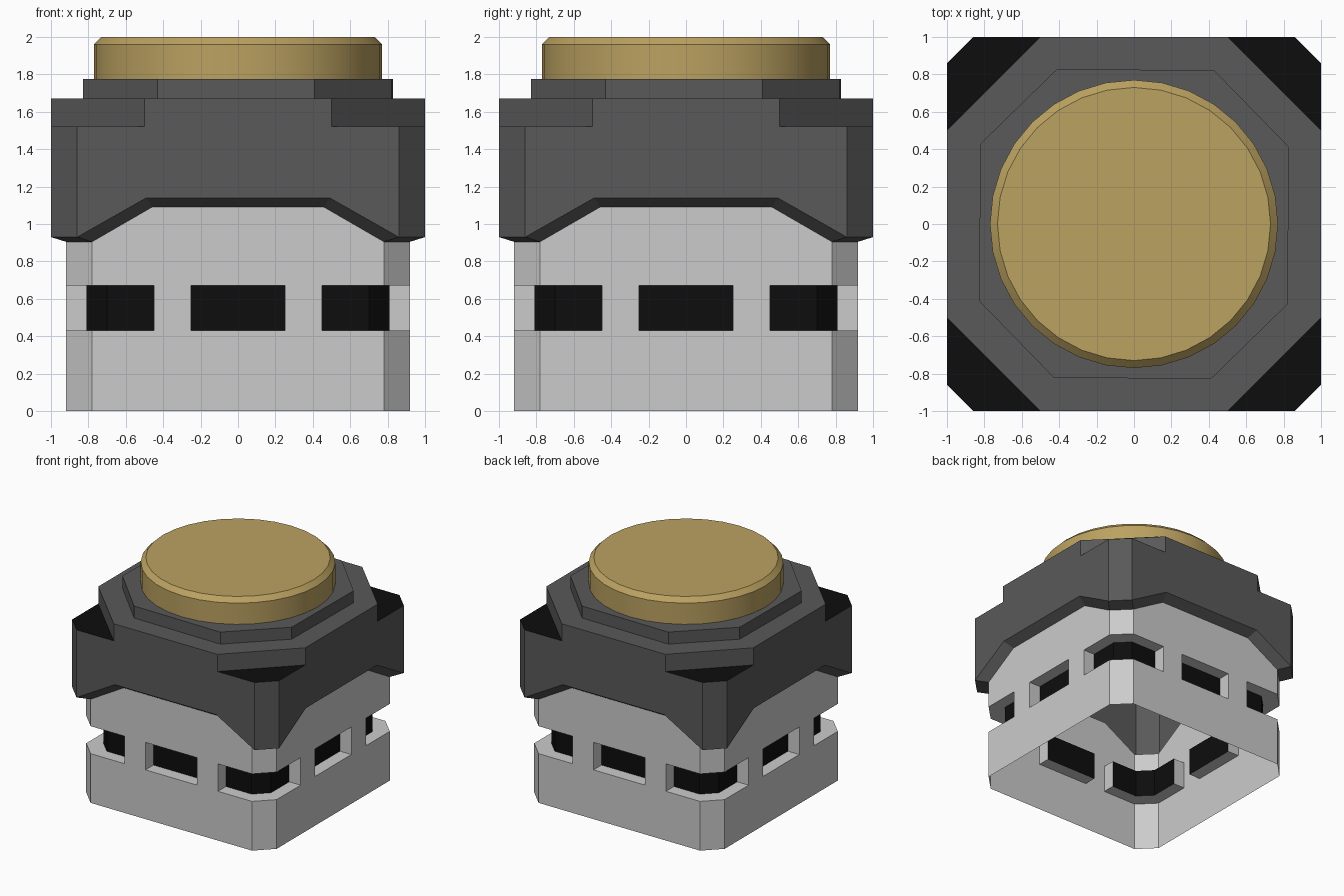
import bpy, bmesh
from math import sin, cos, pi

if "Cube" in bpy.data.objects:
    bpy.data.objects.remove(bpy.data.objects["Cube"])


def material(name, rgb):
    m = bpy.data.materials.new(name)
    m.diffuse_color = (*rgb, 1)
    m.use_nodes = True
    m.node_tree.nodes["Principled BSDF"].inputs["Base Color"].default_value = m.diffuse_color
    return m


def rot(p, k):
    x, y, z = p
    for _ in range(k):
        x, y = -y, x
    return (x, y, z)


def make(name, faces, mat=None, turns=4):
    """Build a shell from faces repeated around z in quarter turns."""
    bm = bmesh.new()
    for k in range(turns):
        for f in faces:
            bm.faces.new([bm.verts.new(rot(p, k)) for p in f])
    bmesh.ops.remove_doubles(bm, verts=bm.verts, dist=0.0005)
    me = bpy.data.meshes.new(name)
    bm.to_mesh(me)
    bm.free()
    ob = bpy.data.objects.new(name, me)
    bpy.context.collection.objects.link(ob)
    if mat:
        me.materials.append(mat)
    return ob


def strip(path, z0, z1):
    return [[(*a, z0), (*b, z0), (*b, z1), (*a, z1)] for a, b in zip(path, path[1:])]


def shelf(outer, inner, z, up=True):
    f = [(*p, z) for p in outer + inner[::-1]]
    return f if up else f[::-1]


dark = material("dark_grey", (0.10, 0.10, 0.10))
black = material("black", (0.004, 0.004, 0.004))
gold = material("gold", (0.50, 0.36, 0.12))

# Lower body: open-bottomed chamfered shell with recessed slots
W, C, D = 0.92, 0.78, 0.81          # half width, chamfer start, slot depth plane
S0, S1 = 0.43, 0.67                 # slot bottom and top
mid_out = [(-0.25, -W), (0.25, -W)]
mid_in = [(-0.25, -D), (0.25, -D)]
cor_out = [(0.45, -W), (C, -W), (W, -C), (W, -0.45)]
cor_in = [(0.45, -D), (0.70, -D), (D, -0.70), (D, -0.45)]
body = strip([(-C, -W), (C, -W), (W, -C)], 0, S0)
body += strip([(-0.45, -W), (-0.25, -W)], S0, S1) + strip([(0.25, -W), (0.45, -W)], S0, S1)
for o, i in ((mid_out, mid_in), (cor_out, cor_in)):
    body += [shelf(o, i, S0), shelf(o, i, S1, False)]
    body += strip([o[0], i[0]], S0, S1) + strip([i[-1], o[-1]], S0, S1)
arch_in = [(-C, 0.905), (-0.46, 1.09), (0.46, 1.09), (C, 0.905)]
body.append([(-C, -W, S1), (C, -W, S1)] + [(x, -W, z) for x, z in arch_in[::-1]])
body += strip([(C, -W), (W, -C)], S1, 0.905)
make("lower_body", body)
make("slot_backs", strip(mid_in, S0, S1) + strip(cor_in, S0, S1), black)

# Upper housing: bevelled arch edge, walls, octagonal shoulder
H, K = 1.0, 0.86
arch_out = [(-K, 0.93), (-0.49, 1.14), (0.49, 1.14), (K, 0.93)]
house = []
for j in range(3):
    (a, za), (b, zb) = arch_in[j:j + 2]
    (c, zc), (d, zd) = arch_out[j:j + 2]
    house.append([(a, -W, za), (b, -W, zb), (d, -H, zd), (c, -H, zc)])
house.append([(C, -W, 0.905), (W, -C, 0.905), (H, -K, 0.93), (K, -H, 0.93)])
top = [(K, 1.52), (0.5, 1.52), (0.5, 1.67), (-0.5, 1.67), (-0.5, 1.52), (-K, 1.52)]
house.append([(x, -H, z) for x, z in arch_out + top])
house += strip([(K, -H), (H, -K)], 0.93, 1.52)
house += strip([(0.5, -H), (H, -0.5)], 1.52, 1.67)
house.append([(0, 0, 1.67), (-0.5, -H, 1.67), (0.5, -H, 1.67)])
house.append([(0, 0, 1.67), (0.5, -H, 1.67), (H, -0.5, 1.67)])
make("upper_housing", house, dark)
make("corner_notch_floors",
     [[(0.5, -H, 1.52), (K, -H, 1.52), (H, -K, 1.52), (H, -0.5, 1.52)]], black)

# Thin octagonal plate under the cap
oct_path = [(-0.43, -0.82), (0.41, -0.83), (0.82, -0.43)]
plate = strip(oct_path, 1.67, 1.775)
plate += [[(0, 0, 1.775), (*a, 1.775), (*b, 1.775)] for a, b in zip(oct_path, oct_path[1:])]
make("octagon_plate", plate, dark)

# Gold round cap with bevelled rim
N = 32
rings = [[(r * cos(2 * pi * i / N), r * sin(2 * pi * i / N), z) for i in range(N)]
         for r, z in ((0.77, 1.775), (0.77, 1.96), (0.73, 2.0))]
cap = [[a[i], a[(i + 1) % N], b[(i + 1) % N], b[i]]
       for a, b in zip(rings, rings[1:]) for i in range(N)] + [rings[-1]]
ob = make("round_cap", cap, gold, turns=1)
bpy.context.view_layer.objects.active = ob
ob.select_set(True)
bpy.ops.object.shade_smooth_by_angle(angle=0.5)
